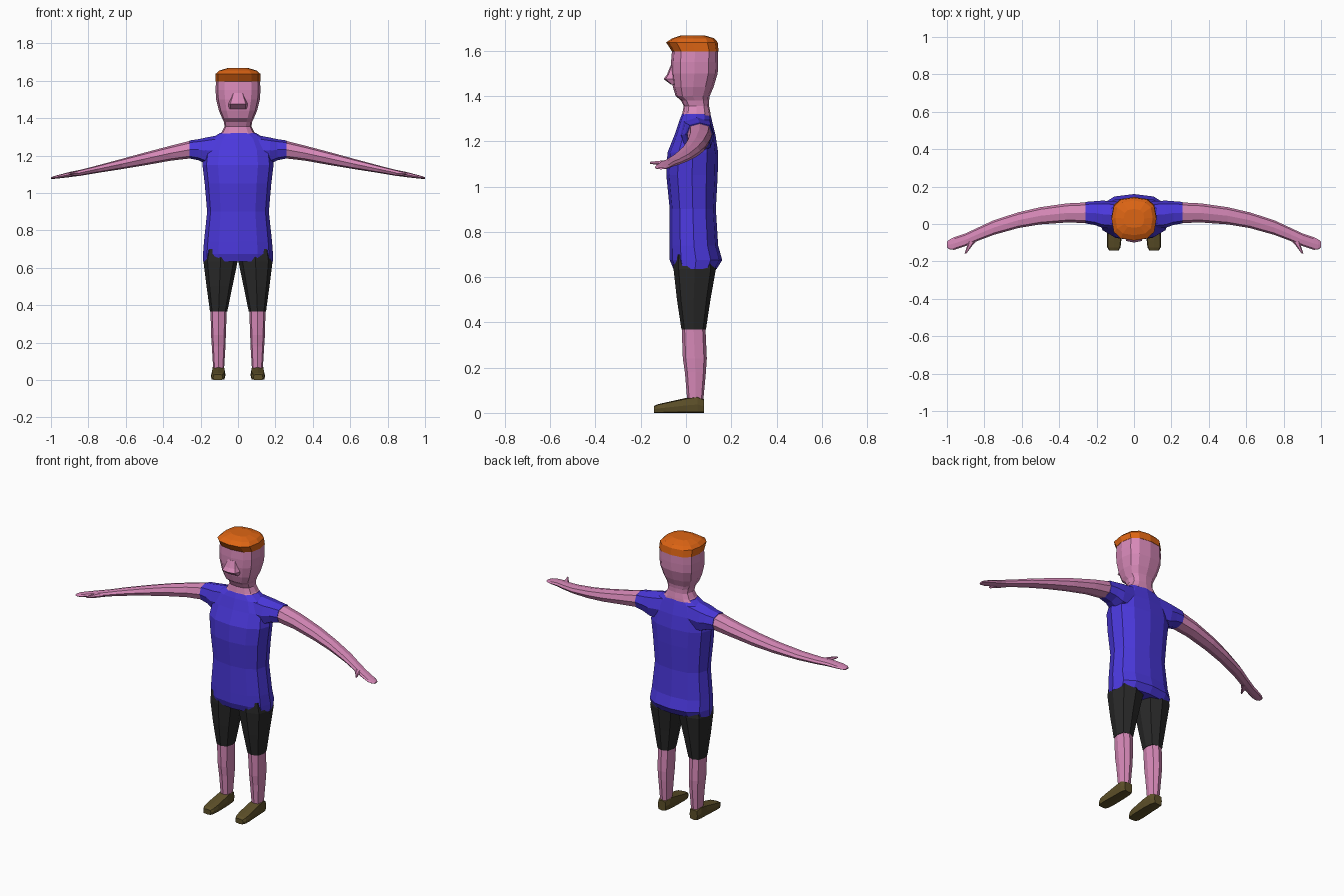
import bpy, bmesh, math


def material(name, rgb):
    m = bpy.data.materials.new(name)
    m.diffuse_color = (*rgb, 1)
    return m


SKIN = material("pink skin", (0.68, 0.25, 0.48))
BLUE = material("blue cloth", (0.07, 0.04, 0.72))
BLACK = material("black cloth", (0.022, 0.022, 0.022))
ORANGE = material("orange hair", (0.73, 0.13, 0.007))
BROWN = material("brown leather", (0.11, 0.08, 0.022))


def loft(name, mat, axis, sections, sides=8, power=2.4, mirror=False):
    """Skin rounded sections (position, a0, a1, b0, b1) along an axis.
    a and b are the limits on the two other axes, in x, y, z order."""
    bm = bmesh.new()
    others = [i for i in range(3) if i != axis]
    rings = []
    for pos, a0, a1, b0, b1 in sections:
        ring = []
        for i in range(sides):
            t = 2 * math.pi * i / sides
            c, s = math.cos(t), math.sin(t)
            c = math.copysign(abs(c) ** (2 / power), c)
            s = math.copysign(abs(s) ** (2 / power), s)
            co = [0, 0, 0]
            co[axis] = pos
            co[others[0]] = (a0 + a1) / 2 + c * (a1 - a0) / 2
            co[others[1]] = (b0 + b1) / 2 + s * (b1 - b0) / 2
            ring.append(bm.verts.new(co))
        rings.append(ring)
    for r, q in zip(rings, rings[1:]):
        for i in range(sides):
            j = (i + 1) % sides
            bm.faces.new((r[i], r[j], q[j], q[i]))
    bm.faces.new(rings[0])
    bm.faces.new(rings[-1])
    bmesh.ops.recalc_face_normals(bm, faces=bm.faces)
    me = bpy.data.meshes.new(name)
    bm.to_mesh(me)
    bm.free()
    me.materials.append(mat)
    ob = bpy.data.objects.new(name, me)
    bpy.context.collection.objects.link(ob)
    if mirror:
        mod = ob.modifiers.new("Mirror", 'MIRROR')
        mod.use_mirror_merge = False
    return ob


def column(rows):
    """Symmetric upright sections from (z, half width, front y, back y)."""
    return [(z, -w, w, f, b) for z, w, f, b in rows]


# Shirt body, with a hem that tucks in at the bottom
loft("shirt", BLUE, 2, column([
    (0.635, 0.187, -0.055, 0.135), (0.675, 0.187, -0.072, 0.16),
    (0.74, 0.182, -0.072, 0.142), (0.90, 0.165, -0.072, 0.132),
    (1.05, 0.178, -0.087, 0.14), (1.15, 0.19, -0.082, 0.142),
    (1.23, 0.18, -0.05, 0.13), (1.29, 0.145, -0.03, 0.115),
    (1.32, 0.098, -0.018, 0.108)]), 12)

# Sleeves
loft("sleeve", BLUE, 0, [
    (0.07, -0.03, 0.12, 1.15, 1.315), (0.17, -0.02, 0.125, 1.155, 1.297),
    (0.21, -0.005, 0.122, 1.175, 1.288), (0.26, 0.003, 0.118, 1.185, 1.281)],
    8, 2.6, True)

# Arms with flat hands
loft("arm", SKIN, 0, [
    (0.24, 0.005, 0.116, 1.187, 1.283), (0.36, 0.008, 0.11, 1.173, 1.253),
    (0.50, -0.002, 0.09, 1.148, 1.216), (0.62, -0.022, 0.062, 1.128, 1.183),
    (0.75, -0.058, 0.02, 1.108, 1.148), (0.84, -0.092, -0.022, 1.093, 1.125),
    (0.90, -0.118, -0.05, 1.085, 1.113), (0.96, -0.138, -0.07, 1.078, 1.097),
    (0.985, -0.137, -0.082, 1.076, 1.09), (1.0, -0.125, -0.095, 1.076, 1.084)],
    8, 2.4, True)

# Thumbs
loft("thumb", SKIN, 1, [
    (-0.07, 0.825, 0.888, 1.09, 1.118), (-0.12, 0.868, 0.893, 1.093, 1.115),
    (-0.158, 0.896, 0.906, 1.1, 1.11)], 6, 2.2, True)

# Neck and head
loft("head", SKIN, 2, column([
    (1.31, 0.105, -0.02, 0.11), (1.325, 0.088, -0.016, 0.108),
    (1.355, 0.072, -0.01, 0.102), (1.38, 0.075, -0.022, 0.102),
    (1.40, 0.085, -0.046, 0.105), (1.44, 0.102, -0.058, 0.122),
    (1.50, 0.117, -0.066, 0.14), (1.55, 0.12, -0.066, 0.142),
    (1.60, 0.118, -0.062, 0.142)]), 12, 2.7)

# Nose ridge
loft("nose", SKIN, 2, column([
    (1.45, 0.05, -0.066, -0.02), (1.475, 0.052, -0.099, -0.02),
    (1.495, 0.045, -0.084, -0.02), (1.535, 0.03, -0.068, -0.02)]), 8, 3)

# Hair with overhanging fringe
loft("hair", ORANGE, 2, column([
    (1.597, 0.12, -0.062, 0.144), (1.637, 0.12, -0.088, 0.14),
    (1.655, 0.10, -0.06, 0.125), (1.668, 0.055, -0.02, 0.08)]), 12, 2.7)

# Shorts legs
loft("shorts_leg", BLACK, 2, [
    (0.70, 0.0, 0.175, -0.055, 0.125), (0.635, 0.002, 0.185, -0.055, 0.132),
    (0.50, 0.03, 0.168, -0.04, 0.108), (0.368, 0.057, 0.15, -0.02, 0.088)],
    8, 2.5, True)

# Shins
loft("shin", SKIN, 2, [
    (0.375, 0.06, 0.147, -0.019, 0.086), (0.24, 0.065, 0.144, -0.014, 0.092),
    (0.18, 0.067, 0.14, -0.005, 0.088), (0.05, 0.075, 0.132, 0.006, 0.076)],
    8, 2.5, True)

# Shoes
loft("shoe", BROWN, 1, [
    (0.08, 0.08, 0.132, 0, 0.06), (0.05, 0.071, 0.14, 0, 0.074),
    (0.0, 0.068, 0.141, 0, 0.066), (-0.09, 0.068, 0.145, 0, 0.046),
    (-0.125, 0.072, 0.143, 0, 0.038), (-0.142, 0.082, 0.133, 0, 0.03)],
    8, 5, True)
